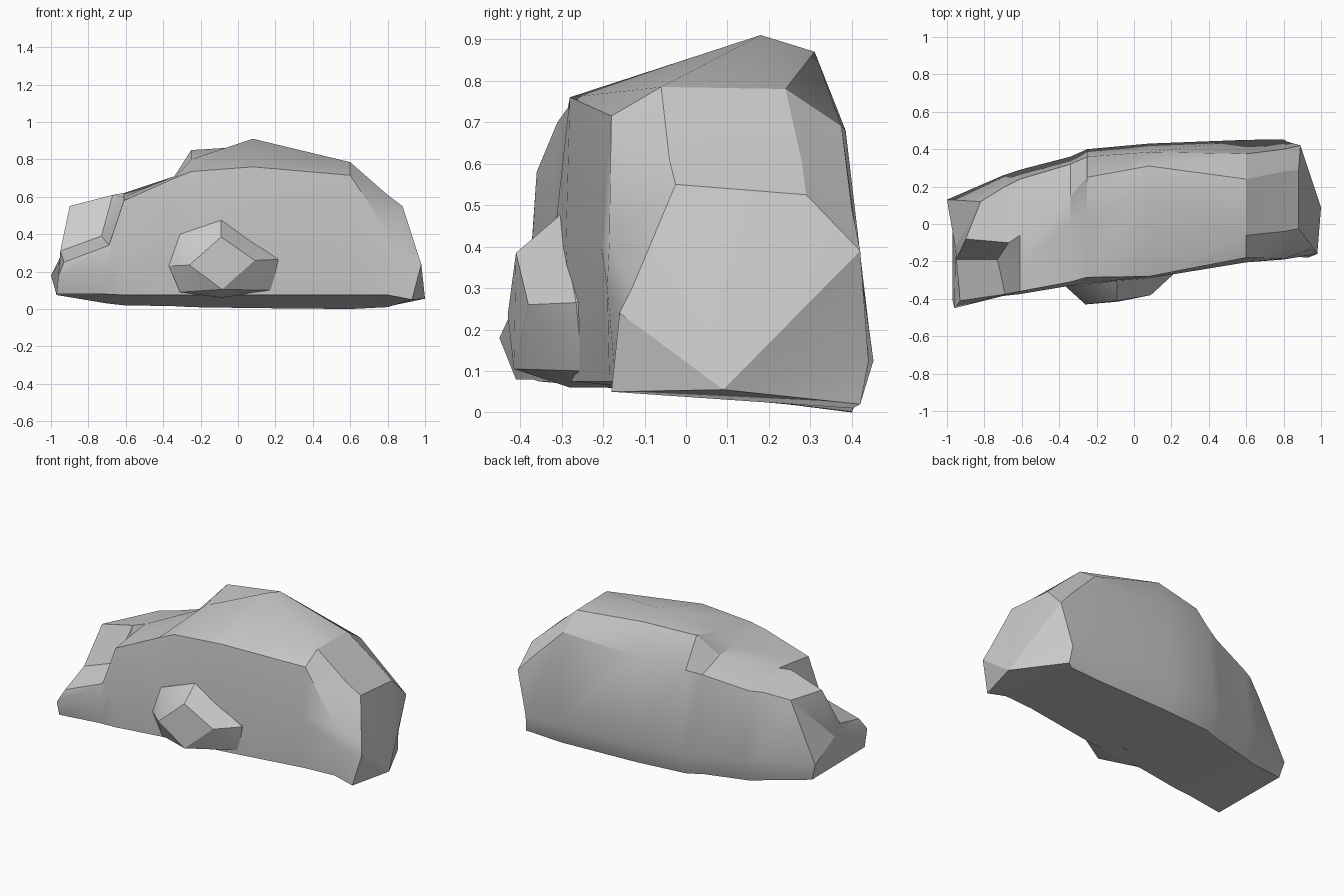
import bpy, bmesh
from math import radians
from mathutils import Vector

if "Cube" in bpy.data.objects:
    bpy.data.objects.remove(bpy.data.objects["Cube"])


def finish(bm, name):
    bmesh.ops.recalc_face_normals(bm, faces=bm.faces[:])
    mesh = bpy.data.meshes.new(name)
    bm.to_mesh(mesh)
    bm.free()
    ob = bpy.data.objects.new(name, mesh)
    bpy.context.collection.objects.link(ob)
    bpy.ops.object.select_all(action='DESELECT')
    ob.select_set(True)
    bpy.context.view_layer.objects.active = ob
    bpy.ops.object.shade_smooth_by_angle(angle=radians(28))
    return ob


# Left end ring and the ring with the notched ledge (front foot round to back foot)
left_end = [(-.97, -.41, .08), (-.96, -.45, .18), (-.93, -.41, .25), (-.95, -.19, .31),
            (-.90, -.08, .55), (-.82, .12, .54), (-1, .13, .18), (-.97, .12, .075)]
ledge = [(-.72, -.37, .08), (-.70, -.385, .22), (-.69, -.375, .34), (-.73, -.19, .39),
         (-.67, -.10, .61), (-.69, .20, .585), (-.70, .26, .20), (-.70, .20, .03)]

# Middle slices: x, foot height, then (y, z) of front, front ridge, top front,
# top back, back ridge, back foot
slices = [
    (-.61, .02, (-.375, .35), (-.36, .58), (-.22, .60), (-.06, .62), (.24, .59), (.29, .16)),
    (-.34, .015, (-.33, .40), (-.31, .70), (0, .71), (.15, .71), (.32, .65), (.36, .15)),
    (-.25, .01, (-.32, .40), (-.285, .735), (.03, .80), (.25, .85), (.36, .67), (.40, .15)),
    (.08, .005, (-.29, .40), (-.28, .76), (.18, .91), (.31, .87), (.385, .68), (.43, .13)),
    (.60, 0, (-.205, .40), (-.18, .715), (-.06, .785), (.24, .78), (.375, .69), (.45, .13)),
    (.80, .01, (-.19, .30), (-.185, .41), (-.04, .61), (.28, .60), (.40, .49), (.452, .125)),
]

# Right end ring
right_end = [(.93, -.18, .05), (.98, -.16, .24), (.96, -.13, .30), (.88, -.025, .55),
             (.88, .29, .525), (.89, .42, .39), (.82, .44, .125), (.83, .42, .02)]

rings = [left_end, ledge]
for x, foot, *pts in slices:
    front, back = pts[0], pts[-1]
    outline = [(front[0] + .02, .075)] + pts + [(back[0] - .05, foot)]
    rings.append([(x, y, z) for y, z in outline])
rings.append(right_end)

# Boulder: loft the rings and close both ends with fans
bm = bmesh.new()
vs = [[bm.verts.new(p) for p in ring] for ring in rings]
for a, b in zip(vs, vs[1:]):
    for i in range(8):
        j = (i + 1) % 8
        bm.faces.new((a[i], a[j], b[j], b[i]))
for ring, tip in ((vs[0], (-.955, -.13, .25)), (vs[-1], (1, .09, .055))):
    t = bm.verts.new(tip)
    for i in range(8):
        bm.faces.new((ring[i], ring[(i + 1) % 8], t))
finish(bm, "boulder")

# Faceted lump on the front face, sunk into the boulder
face = [(-.26, -.43, .235), (-.09, -.41, .385), (.09, -.38, .26), (-.085, -.415, .105)]
base = [(-.37, -.33, .23), (-.31, -.33, .40), (-.09, -.305, .475), (.215, -.265, .265),
        (.18, -.25, .10), (-.085, -.28, .06), (-.31, -.32, .09)]
bm = bmesh.new()
for p in face + base + [(x, y + .1, z) for x, y, z in base]:
    bm.verts.new(Vector(p))
bmesh.ops.convex_hull(bm, input=bm.verts[:])
bmesh.ops.delete(bm, geom=[v for v in bm.verts if not v.link_faces], context='VERTS')
finish(bm, "front_lump")
